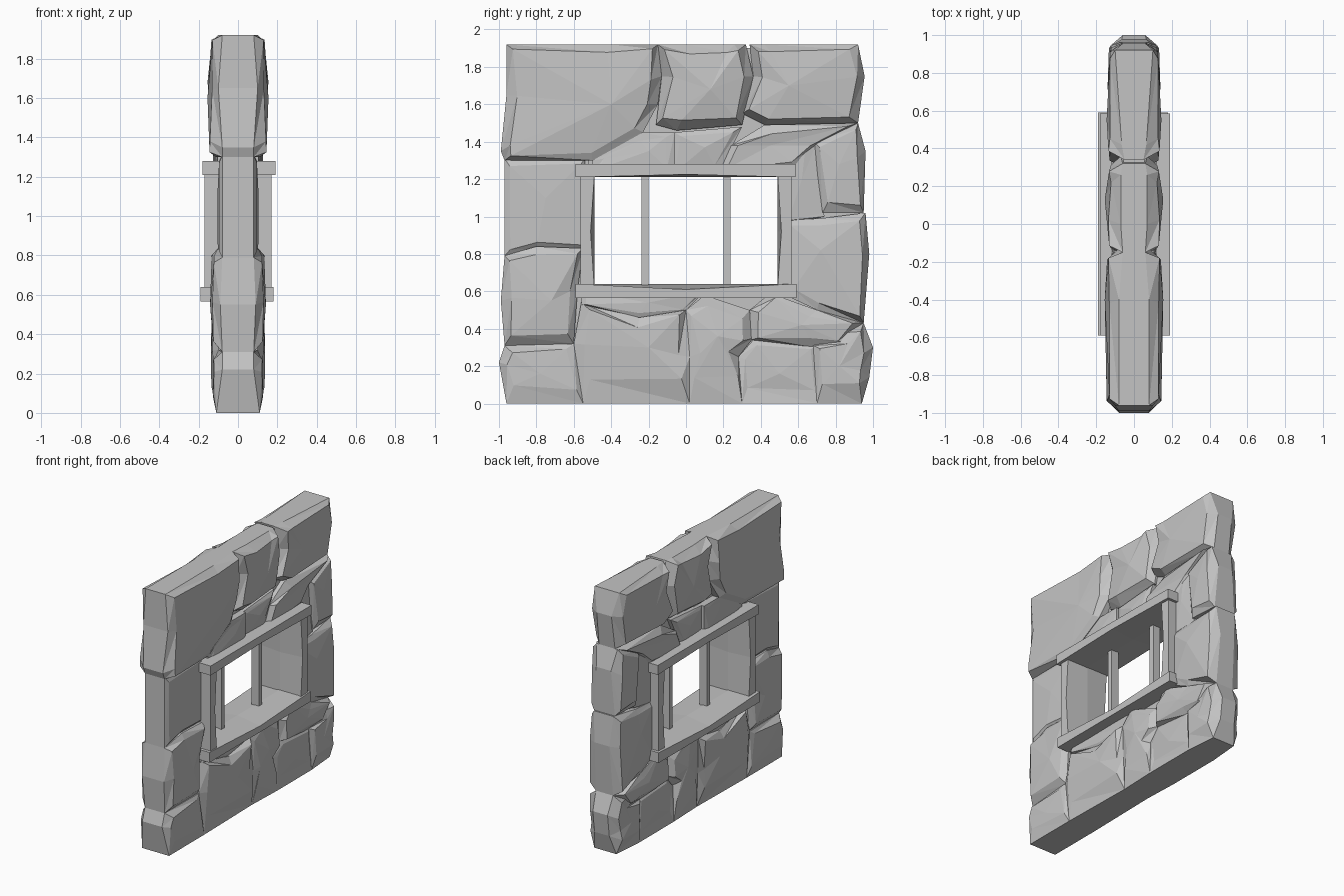
import bpy
import bmesh
import random
from mathutils import Vector

random.seed(4)
cube = bpy.data.objects.get("Cube")
if cube:
    bpy.data.objects.remove(cube, do_unlink=True)

TOP = 1.92

stone_grey = bpy.data.materials.new("stone_grey")
stone_grey.use_nodes = True
stone_grey.diffuse_color = (0.55, 0.55, 0.55, 1)
shader = stone_grey.node_tree.nodes["Principled BSDF"]
shader.inputs["Base Color"].default_value = stone_grey.diffuse_color
shader.inputs["Roughness"].default_value = 0.8


def finish(name, bm):
    """Turn a bmesh into a flat shaded object."""
    bmesh.ops.recalc_face_normals(bm, faces=bm.faces)
    mesh = bpy.data.meshes.new(name)
    bm.to_mesh(mesh)
    bm.free()
    mesh.materials.append(stone_grey)
    obj = bpy.data.objects.new(name, mesh)
    bpy.context.collection.objects.link(obj)


def stone(name, outline, depth, peak, peak_depth, edge=0.08, inset=0.045):
    """Faceted stone through the wall. Outline: (y, z) or (y, z, rim half depth)."""
    bm = bmesh.new()
    points = [Vector(p[:2]) for p in outline]
    centre = sum(points, Vector((0, 0))) / len(points)
    rims, faces = [], []
    for p, given in zip(points, outline):
        flat_end = p.y in (0, TOP)
        inner = p + (centre - p).normalized() * inset * random.uniform(0.8, 1.4)
        if flat_end:
            inner.y += (centre.y - p.y) * 0.3
        rim = given[2] if len(given) > 2 else 0.11 if flat_end else edge
        rims.append((p, rim))
        faces.append((inner, depth + random.uniform(-0.01, 0.008)))
    sides = []
    for s in (1, -1):
        rim = [bm.verts.new((s * x, p.x, p.y)) for p, x in rims]
        face = [bm.verts.new((s * x, p.x, p.y)) for p, x in faces]
        tip = bm.verts.new((s * peak_depth, peak[0], peak[1]))
        sides.append(rim)
        for i in range(len(points)):
            j = (i + 1) % len(points)
            bm.faces.new((rim[i], rim[j], face[j]))
            bm.faces.new((rim[i], face[j], face[i]))
            bm.faces.new((face[i], face[j], tip))
    for i in range(len(points)):
        j = (i + 1) % len(points)
        bm.faces.new((sides[0][i], sides[0][j], sides[1][j], sides[1][i]))
    finish(name, bm)


def beam(name, x, y, z, axis=None, dent=None):
    """Box from three ranges; its outer edges can be worn halfway along an axis."""
    bm = bmesh.new()
    bmesh.ops.create_cube(bm, size=1)
    for v in bm.verts:
        v.co = [r[0] if c < 0 else r[1] for c, r in zip(v.co, (x, y, z))]
    if dent:
        centre = Vector([sum(r) / 2 for r in (x, y, z)])
        long_edges = [e for e in bm.edges if e.calc_length() > 0.3]
        bmesh.ops.subdivide_edges(bm, edges=long_edges, cuts=1, use_grid_fill=True)
        dent = Vector(dent)
        for v in bm.verts:
            off = v.co - centre
            if abs(off[axis]) < 0.01 and abs(off.x) > 0.1 and off.dot(dent) < 0:
                v.co += dent
    finish(name, bm)


# Thin core that closes the joints around the opening
CORE = (-0.065, 0.065)
beam("core_top", (-0.055, 0.055), (-0.93, 0.89), (1.24, 1.9))
beam("core_bottom", CORE, (-0.93, 0.92), (0.01, 0.6))
beam("core_left", CORE, (0.52, 0.93), (0.5, 1.4))
beam("core_right", CORE, (-0.94, -0.52), (0.5, 1.4))

# Upper course
stone("top_long_stone",
      [(-0.96, TOP), (-0.4, TOP), (-0.15, TOP, 0.06), (-0.13, 1.75), (-0.15, 1.6),
       (-0.23, 1.45, 0.11), (-0.5, 1.3, 0.11), (-0.97, 1.3), (-0.99, 1.35),
       (-0.96, 1.65, 0.1)],
      0.138, (-0.4, 1.6), 0.155)
stone("top_middle_stone",
      [(-0.15, TOP, 0.06), (0, TOP), (0.26, TOP), (0.32, TOP, 0.06), (0.36, 1.75),
       (0.3, 1.49), (-0.05, 1.46), (-0.16, 1.49), (-0.13, 1.75)],
      0.13, (0.13, 1.68), 0.155, edge=0.07)
stone("top_end_stone",
      [(0.34, TOP, 0.05), (0.42, TOP), (0.92, TOP, 0.1), (0.955, 1.75, 0.06),
       (0.92, 1.5), (0.42, 1.49), (0.3, 1.55), (0.36, 1.75)],
      0.13, (0.55, 1.7), 0.145, edge=0.065)

# Stones directly above the opening
stone("lintel_bed_stone",
      [(-0.5, 1.3), (-0.23, 1.45), (-0.06, 1.45), (-0.06, 1.24), (-0.5, 1.24)],
      0.115, (-0.2, 1.35), 0.12, edge=0.105)
stone("lintel_middle_stone",
      [(-0.06, 1.24), (-0.06, 1.45), (0.3, 1.48), (0.18, 1.24)],
      0.1, (0.1, 1.37), 0.11, edge=0.085)
stone("lintel_end_stone",
      [(0.18, 1.24), (0.24, 1.38), (0.42, 1.49), (0.92, 1.5), (0.7, 1.38),
       (0.6, 1.24)],
      0.115, (0.45, 1.38), 0.11, edge=0.085)

# Stones at the far end
stone("far_recess_stone",
      [(0.54, 1.28), (0.64, 1.4), (0.7, 1.4), (0.74, 1.0), (0.54, 0.96)],
      0.098, (0.62, 1.2), 0.105, edge=0.09, inset=0.02)
stone("far_upper_stone",
      [(0.68, 1.4), (0.92, 1.5), (0.96, 1.35, 0.06), (0.95, 1.02), (0.73, 1.02, 0.1)],
      0.128, (0.82, 1.28), 0.128, edge=0.085)
stone("far_lower_stone",
      [(0.53, 0.98, 0.1), (0.72, 0.99, 0.1), (0.96, 1.02), (0.98, 0.8, 0.06),
       (0.95, 0.43, 0.07), (0.7, 0.5, 0.11), (0.53, 0.58, 0.11)],
      0.125, (0.72, 0.82), 0.14)

# Stones at the near end
stone("near_recess_stone",
      [(-0.97, 1.31), (-0.54, 1.31), (-0.54, 0.83), (-0.8, 0.83), (-0.97, 0.79)],
      0.098, (-0.75, 1.1), 0.105, edge=0.08, inset=0.035)
stone("near_lower_stone",
      [(-0.97, 0.79), (-0.8, 0.84, 0.1), (-0.55, 0.83, 0.1), (-0.58, 0.6, 0.09),
       (-0.6, 0.32, 0.09), (-0.97, 0.31), (-0.99, 0.55, 0.09)],
      0.128, (-0.72, 0.55), 0.142)
stone("near_corner_stone",
      [(-0.97, 0.31), (-0.6, 0.32, 0.1), (-0.55, 0, 0.11), (-0.96, 0), (-1, 0.22)],
      0.12, (-0.78, 0.16), 0.128)

# Lower course
stone("bottom_middle_stone",
      [(-0.6, 0.32, 0.1), (-0.56, 0.54), (-0.25, 0.46, 0.1), (0, 0.5, 0.1),
       (0.02, 0.25, 0.11), (0.02, 0, 0.1), (-0.55, 0)],
      0.128, (-0.2, 0.3), 0.138)
stone("sill_bed_stone",
      [(-0.56, 0.6), (0.1, 0.6), (0, 0.5), (-0.25, 0.46), (-0.56, 0.53)],
      0.1, (-0.2, 0.54), 0.1, edge=0.09, inset=0.02)
stone("bottom_centre_stone",
      [(0, 0.5, 0.1), (0.1, 0.58, 0.11), (0.34, 0.5), (0.36, 0.35), (0.28, 0.25),
       (0.3, 0), (0.02, 0, 0.1), (0.02, 0.25, 0.11)],
      0.125, (0.17, 0.36), 0.138)
stone("bottom_far_stone",
      [(0.34, 0.5), (0.45, 0.59, 0.11), (0.7, 0.5, 0.11), (0.95, 0.43, 0.07),
       (0.85, 0.32, 0.11), (0.68, 0.3), (0.35, 0.34)],
      0.125, (0.62, 0.42), 0.135, edge=0.09)
stone("bottom_recess_stone",
      [(0.28, 0.25), (0.36, 0.34), (0.7, 0.31), (0.71, 0), (0.3, 0)],
      0.108, (0.5, 0.16), 0.115, edge=0.09, inset=0.03)
stone("far_corner_stone",
      [(0.68, 0.31), (0.86, 0.38, 0.11), (0.95, 0.43, 0.07), (1, 0.3, 0.06),
       (0.98, 0.14, 0.06), (0.94, 0, 0.09), (0.7, 0)],
      0.125, (0.82, 0.2), 0.13, edge=0.1)

# Window frame lining the opening
beam("window_head", (-0.18, 0.19), (-0.59, 0.585), (1.21, 1.28), 1, (0, 0, 0.015))
beam("window_sill", (-0.19, 0.18), (-0.59, 0.59), (0.565, 0.64), 1, (0, 0, -0.03))
for side, label in ((1, "far"), (-1, "near")):
    y = sorted((side * 0.49, side * 0.565))
    beam(label + "_jamb", (-0.17, 0.17), y, (0.62, 1.22), 2, (0, side * 0.02, 0))
    bar = sorted((side * 0.2, side * 0.238))
    beam(label + "_bar", (-0.03, 0.03), bar, (0.62, 1.22))
